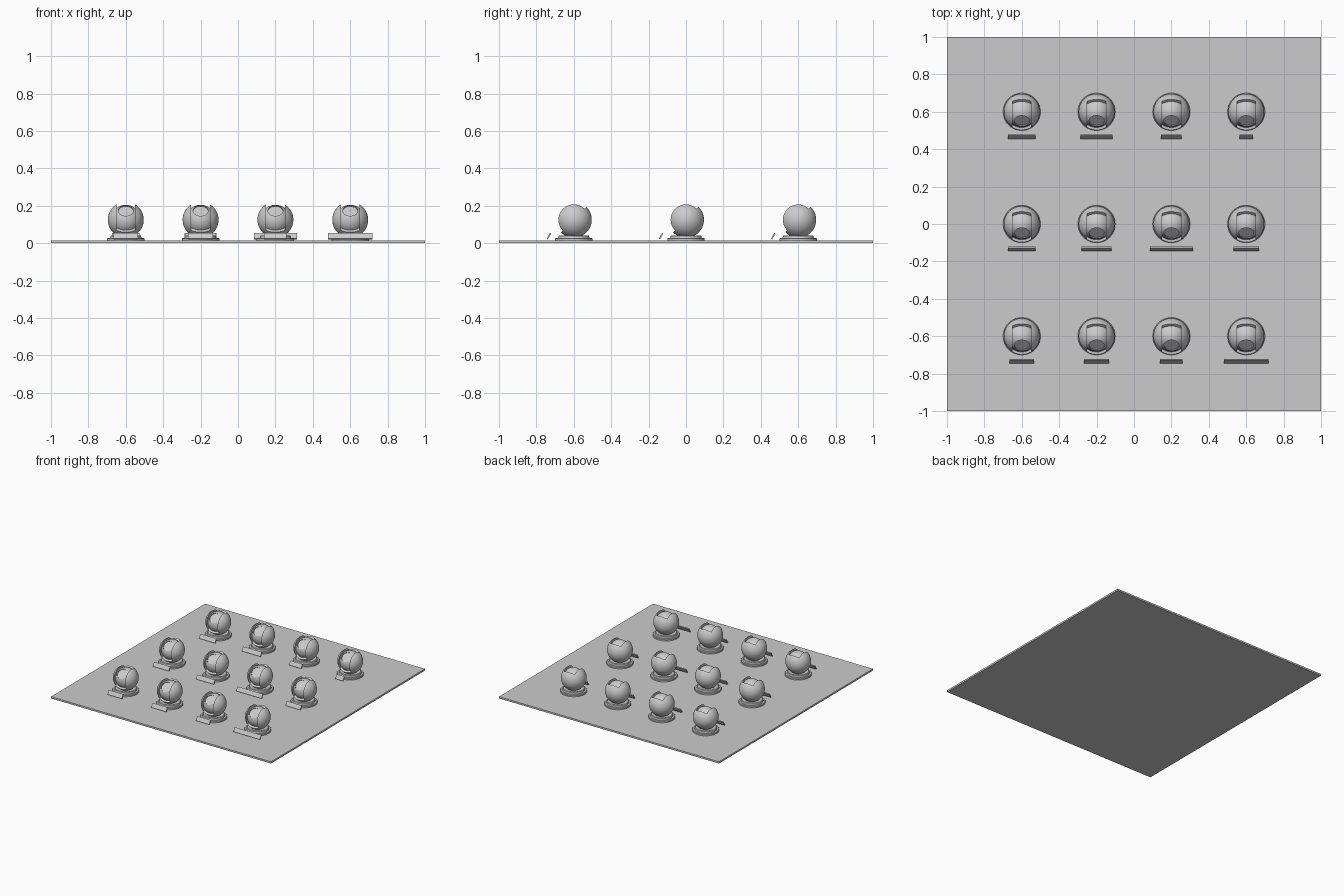
import bpy, bmesh, math
from mathutils import Matrix, Vector

if "Cube" in bpy.data.objects:
    bpy.data.objects.remove(bpy.data.objects["Cube"])

FLOOR = 0.014          # top of the floor slab
BALL_Z = 0.125         # ball centre height


def obj_from_bm(name, bm):
    mesh = bpy.data.meshes.new(name)
    bm.to_mesh(mesh)
    bm.free()
    ob = bpy.data.objects.new(name, mesh)
    bpy.context.collection.objects.link(ob)
    return ob


def box(name, lo, hi):
    bm = bmesh.new()
    lo, hi = Vector(lo), Vector(hi)
    size = hi - lo
    bmesh.ops.create_cube(bm, size=1, matrix=Matrix.Translation((lo + hi) / 2) @ Matrix.Diagonal((*size, 1)))
    return obj_from_bm(name, bm)


def ball(name, r):
    bm = bmesh.new()
    bmesh.ops.create_uvsphere(bm, u_segments=64, v_segments=32, radius=r)
    return obj_from_bm(name, bm)


def lathe(name, profile, steps=64):
    bm = bmesh.new()
    verts = [bm.verts.new((r, 0, z)) for r, z in profile]
    edges = [bm.edges.new(p) for p in zip(verts, verts[1:])]
    bmesh.ops.spin(bm, geom=verts + edges, cent=(0, 0, 0), axis=(0, 0, 1), angle=math.tau, steps=steps)
    bmesh.ops.remove_doubles(bm, verts=bm.verts, dist=1e-5)
    bmesh.ops.recalc_face_normals(bm, faces=bm.faces)
    return obj_from_bm(name, bm)


def carve(ob, cutter):
    # bake a boolean difference and discard the cutter
    cutter.hide_render = True
    mod = ob.modifiers.new("cut", 'BOOLEAN')
    mod.operation, mod.solver, mod.object = 'DIFFERENCE', 'EXACT', cutter
    dg = bpy.context.evaluated_depsgraph_get()
    mesh = bpy.data.meshes.new_from_object(ob.evaluated_get(dg))
    ob.modifiers.clear()
    ob.data = mesh
    bpy.data.objects.remove(cutter)


def smooth(ob):
    ob.data.shade_smooth()
    ob.data.set_sharp_from_angle(angle=math.radians(30))


# floor slab
box("floor", (-1, -1, 0), (1, 1, FLOOR))

# outer shell: sphere with a wide channel cut through its front half
shell = ball("shell", 0.096)
carve(shell, box("channel_cutter", (-0.05, -0.2, 0.002), (0.05, 0.2, 0.2)))

# inner core with a round flat-bottomed dimple on the tilted axis
core = ball("core", 0.08)
carve(core, lathe("dimple_cutter", [(0, 0.062), (0.04, 0.062), (0.04, 0.15), (0, 0.15)], 48))

# stepped round pedestal with a cupped top
base = lathe("pedestal", [(0, FLOOR), (0.1, FLOOR), (0.1, 0.024), (0.097, 0.028), (0.084, 0.028),
                          (0.081, 0.039), (0.077, 0.042), (0.066, 0.042), (0.05, 0.036), (0, 0.034)])

masters = [shell, core, base]
for ob in masters:
    smooth(ob)

# 4 x 3 display grid; each stand has a blank slanted name plate of its own width
plate_widths = [[0.13, 0.135, 0.12, 0.24], [0.145, 0.16, 0.23, 0.135], [0.145, 0.17, 0.11, 0.07]]
tilt = Matrix.Rotation(math.radians(45), 4, 'X')
for row, y in enumerate((-0.6, 0, 0.6)):
    for col, x in enumerate((-0.6, -0.2, 0.2, 0.6)):
        for m in masters:
            ob = m.copy()
            bpy.context.collection.objects.link(ob)
            ob.name = f"{m.name}_{row}_{col}"
            if m is base:
                ob.matrix_world = Matrix.Translation((x, y, 0))
            else:
                ob.matrix_world = Matrix.Translation((x, y, BALL_Z)) @ tilt
        w = plate_widths[row][col] / 2
        plate = box(f"name_plate_{row}_{col}", (-w, -0.004, -0.018), (w, 0.004, 0.018))
        plate.matrix_world = Matrix.Translation((x, y - 0.133, 0.038)) @ Matrix.Rotation(math.radians(-30), 4, 'X')

for m in masters:
    bpy.data.objects.remove(m)
